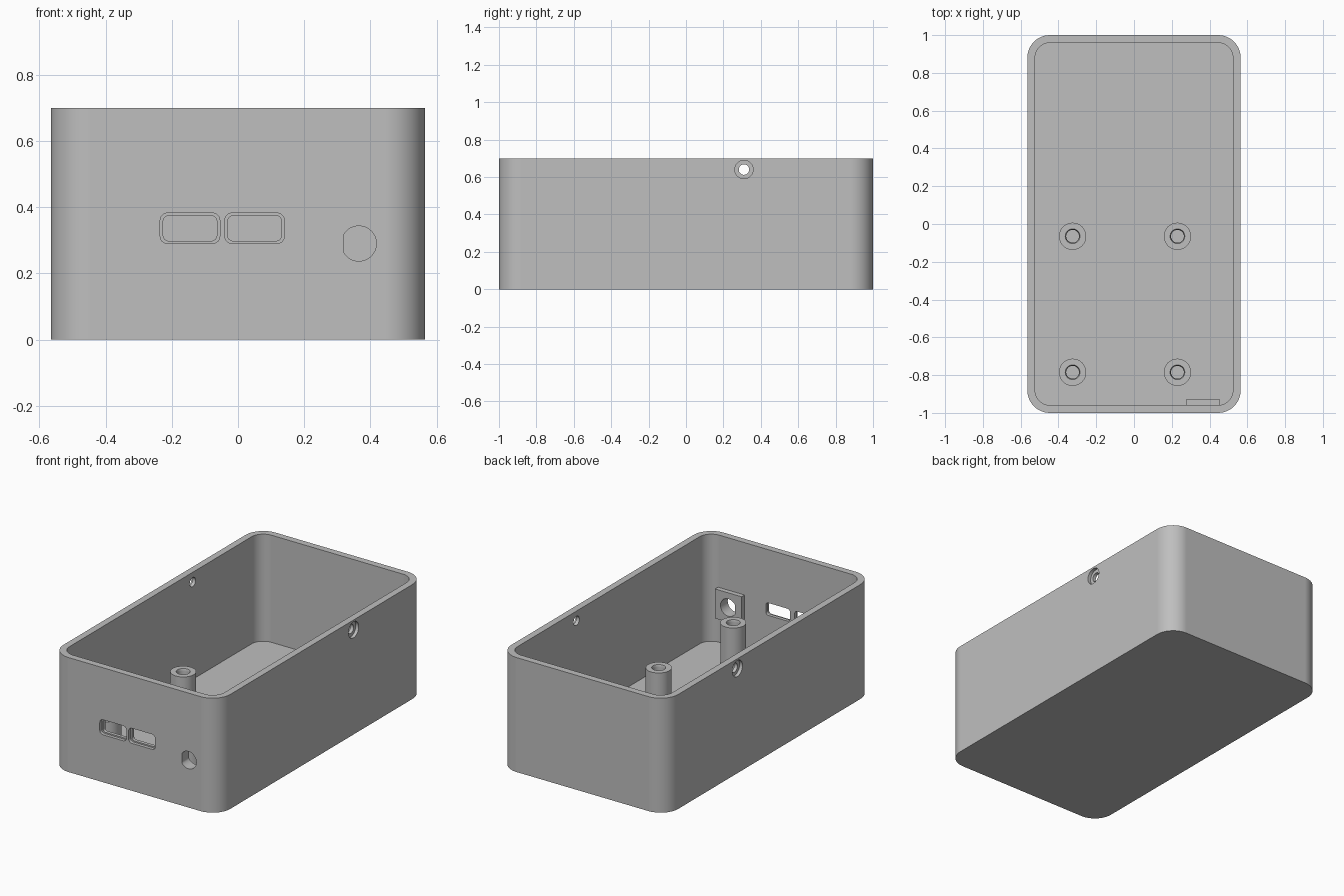
import bpy, bmesh, math
from mathutils import Matrix

cube = bpy.data.objects.get("Cube")
if cube:
    bpy.data.objects.remove(cube, do_unlink=True)

grey = bpy.data.materials.new("plain grey")
grey.use_nodes = True
grey.diffuse_color = (0.52, 0.52, 0.52, 1)
grey.node_tree.nodes["Principled BSDF"].inputs["Base Color"].default_value = grey.diffuse_color

HX, HY, HEIGHT, WALL, FLOOR, RADIUS = 0.565, 1.0, 0.70, 0.041, 0.045, 0.12


def rounded(cx, cy, hx, hy, r, seg=12):
    """Outline of a rounded rectangle, counter-clockwise."""
    pts = []
    for k, (sx, sy) in enumerate([(1, 1), (-1, 1), (-1, -1), (1, -1)]):
        for i in range(seg + 1):
            a = (k + i / seg) * math.pi / 2
            pts.append((cx + sx * (hx - r) + r * math.cos(a),
                        cy + sy * (hy - r) + r * math.sin(a)))
    return pts


def circle(cx, cy, r, n=48, min_x=-9):
    """Circular outline, optionally flattened on its left side."""
    return [(max(cx + r * math.cos(2 * math.pi * i / n), min_x),
             cy + r * math.sin(2 * math.pi * i / n)) for i in range(n)]


def loft(name, rings, matrix=Matrix()):
    """Skin a stack of (outline, height) rings and cap both ends."""
    bm = bmesh.new()
    loops = [[bm.verts.new((x, y, z)) for x, y in pts] for pts, z in rings]
    for low, high in zip(loops, loops[1:]):
        n = len(low)
        for i in range(n):
            j = (i + 1) % n
            bm.faces.new((low[i], low[j], high[j], high[i]))
    bm.faces.new(loops[0][::-1])
    bm.faces.new(loops[-1])
    bmesh.ops.remove_doubles(bm, verts=bm.verts, dist=1e-5)
    bm.transform(matrix)
    bmesh.ops.recalc_face_normals(bm, faces=bm.faces)
    mesh = bpy.data.meshes.new(name)
    bm.to_mesh(mesh)
    bm.free()
    mesh.materials.append(grey)
    obj = bpy.data.objects.new(name, mesh)
    bpy.context.collection.objects.link(obj)
    return obj


def activate(obj):
    bpy.ops.object.select_all(action='DESELECT')
    obj.select_set(True)
    bpy.context.view_layer.objects.active = obj


def cut(obj, cutters):
    activate(obj)
    for c in cutters:
        mod = obj.modifiers.new("cut", 'BOOLEAN')
        mod.operation, mod.solver, mod.object = 'DIFFERENCE', 'EXACT', c
        bpy.ops.object.modifier_apply(modifier=mod.name)


def finish(obj):
    activate(obj)
    bpy.ops.object.shade_smooth_by_angle(angle=math.radians(30))
    obj.modifiers.new("even shading", 'WEIGHTED_NORMAL').keep_sharp = True


# Outlines drawn in x,z and pushed along -y; or drawn in y,z and pushed along x
ALONG_Y = Matrix.Rotation(math.pi / 2, 4, 'X')
ALONG_X = Matrix(((0, 0, 1, 0), (1, 0, 0, 0), (0, 1, 0, 0), (0, 0, 0, 1)))

# Open case: outer wall, rim, inner wall and floor
outer = rounded(0, 0, HX, HY, RADIUS)
inner = rounded(0, 0, HX - WALL, HY - WALL, RADIUS - WALL)
case = loft("case", [(outer, 0), (outer, HEIGHT), (inner, HEIGHT), (inner, FLOOR)])

# Plate behind the round socket
plate = loft("socket_plate", [(rounded(0.365, 0.29, 0.09, 0.09, 0.0005, 1), d)
                              for d in (0.93, 0.97)], ALONG_Y)

# Socket hole with one flat side
socket = loft("socket_cutter", [(circle(0.365, 0.29, 0.053, min_x=0.32), d)
                                for d in (0.9, 1.1)], ALONG_Y)
cutters = [socket]

# Two stepped port openings in the front
for x in (-0.145, 0.05):
    for hx, hz, r, near, far in ((0.09, 0.046, 0.022, 0.98, 1.1),
                                 (0.081, 0.038, 0.016, 0.9, 1.05)):
        cutters.append(loft("port_cutter", [(rounded(x, 0.336, hx, hz, r, 6), d)
                                            for d in (near, far)], ALONG_Y))

# Counterbored screw holes in both long sides
for y in (-0.53, 0.31):
    cutters.append(loft("screw_cutter", [(circle(y, 0.64, 0.028), d)
                                         for d in (-0.7, 0.7)], ALONG_X))
    for side in (-1, 1):
        cutters.append(loft("screw_head_cutter",
                            [(circle(y, 0.64, 0.049), side * d)
                             for d in (HX - 0.02, 0.7)], ALONG_X))

cut(case, cutters)
cut(plate, [socket])
for c in cutters:
    bpy.data.objects.remove(c, do_unlink=True)
finish(case)
finish(plate)

# Hollow standoffs on the floor
for x in (-0.325, 0.23):
    for y in (-0.785, -0.065):
        profile = ((0.072, 0.04), (0.072, 0.29), (0.039, 0.29),
                   (0.034, 0.275), (0.034, 0.05))
        finish(loft("standoff", [(circle(x, y, r), z) for r, z in profile]))
